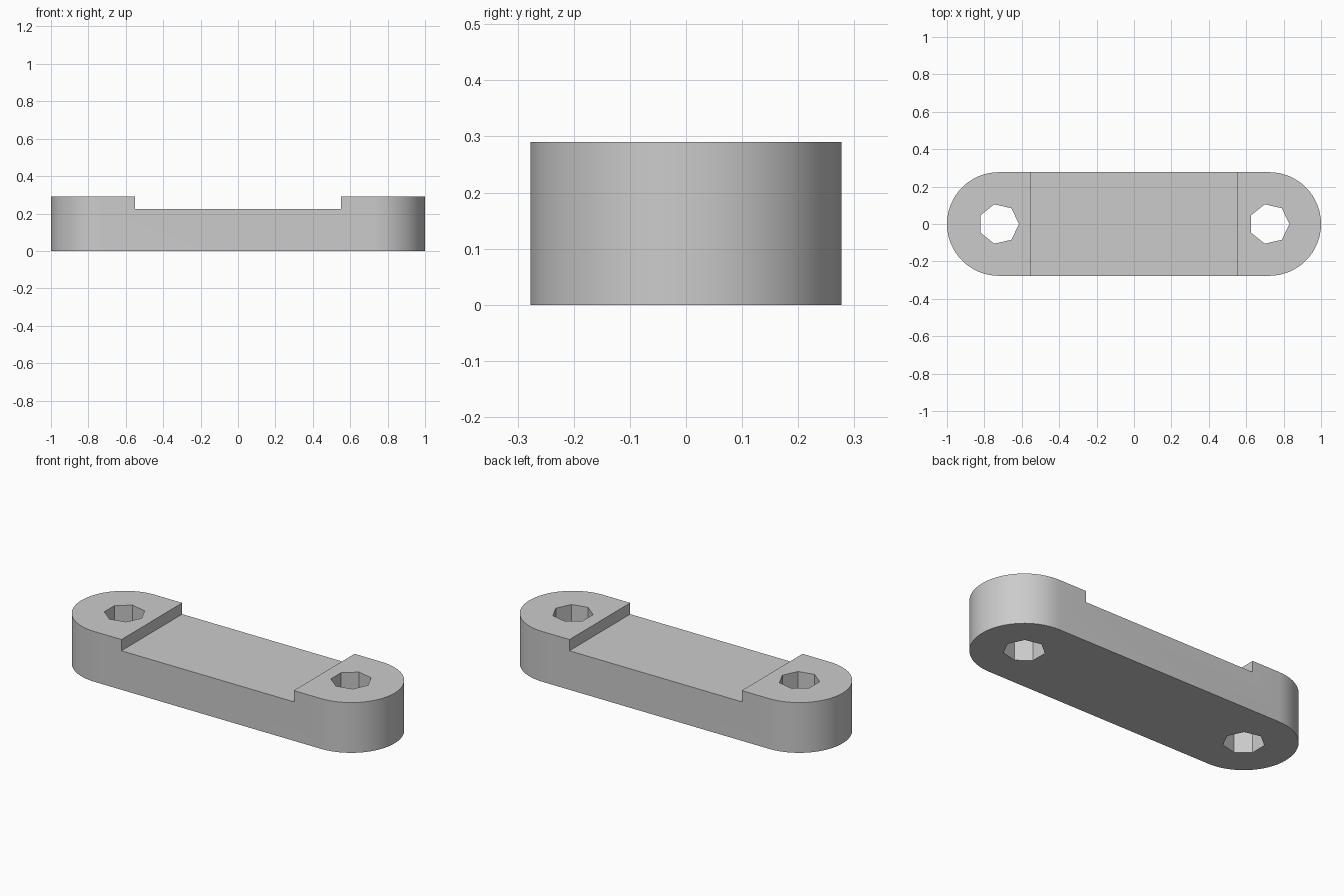
import bpy
import bmesh
from math import pi, cos, sin, radians

cube = bpy.data.objects.get("Cube")
if cube:
    bpy.data.objects.remove(cube, do_unlink=True)

RADIUS = 0.277          # rounded end radius
CENTRE = 1 - RADIUS     # end and hole centre distance
HEIGHT = 0.29
FLOOR = 0.225           # height of the recessed middle
RECESS = 0.55           # half length of the recess
HOLE = 0.108
SEGMENTS = 32

grey = bpy.data.materials.new("plain grey")
grey.use_nodes = True
colour = (0.6, 0.6, 0.6, 1)
grey.diffuse_color = colour
grey.node_tree.nodes["Principled BSDF"].inputs["Base Color"].default_value = colour


def prism(name, outline, bottom, top):
    """Extrude a counter-clockwise outline between two heights."""
    bm = bmesh.new()
    face = bm.faces.new([bm.verts.new((x, y, bottom)) for x, y in outline])
    extruded = bmesh.ops.extrude_face_region(bm, geom=[face])["geom"]
    verts = [v for v in extruded if isinstance(v, bmesh.types.BMVert)]
    bmesh.ops.translate(bm, verts=verts, vec=(0, 0, top - bottom))
    bmesh.ops.recalc_face_normals(bm, faces=bm.faces)
    mesh = bpy.data.meshes.new(name)
    bm.to_mesh(mesh)
    bm.free()
    mesh.materials.append(grey)
    obj = bpy.data.objects.new(name, mesh)
    bpy.context.collection.objects.link(obj)
    return obj


def arc(cx, radius, start, sweep, count):
    return [(cx + radius * cos(start + sweep * i / count),
             radius * sin(start + sweep * i / count)) for i in range(count)]


def cut(target, cutter):
    """Subtract the cutter from the target and discard it."""
    mod = target.modifiers.new("cut", 'BOOLEAN')
    mod.operation = 'DIFFERENCE'
    mod.solver = 'EXACT'
    mod.object = cutter
    bpy.context.view_layer.objects.active = target
    bpy.ops.object.modifier_apply(modifier=mod.name)
    bpy.data.objects.remove(cutter, do_unlink=True)


# Bar with two rounded ends
right_end = arc(CENTRE, RADIUS, -pi / 2, pi, SEGMENTS) + [(CENTRE, RADIUS)]
left_end = arc(-CENTRE, RADIUS, pi / 2, pi, SEGMENTS) + [(-CENTRE, -RADIUS)]
bar = prism("link_bar", right_end + left_end, 0, HEIGHT)

# Recessed middle
recess = [(-RECESS, -1), (RECESS, -1), (RECESS, 1), (-RECESS, 1)]
cut(bar, prism("recess_cutter", recess, FLOOR, 1))

# Seven-sided bolt holes
for side in (-1, 1):
    cut(bar, prism("hole_cutter", arc(side * CENTRE, HOLE, 0, 2 * pi, 7), -1, 1))

# Smooth ends, crisp edges
bpy.ops.object.select_all(action='DESELECT')
bar.select_set(True)
bpy.context.view_layer.objects.active = bar
bpy.ops.object.shade_smooth_by_angle(angle=radians(30))
